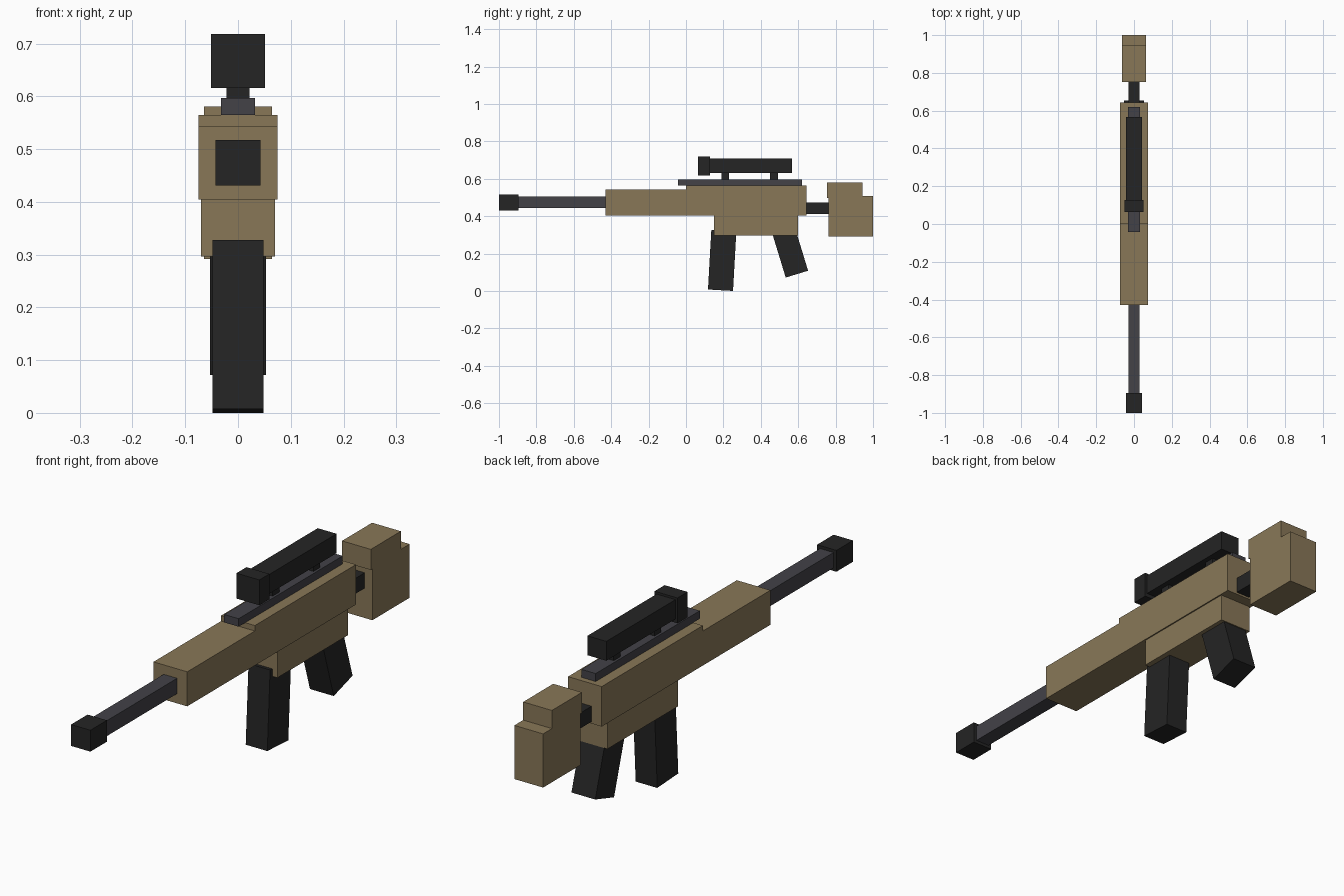
import bpy
import math

if "Cube" in bpy.data.objects:
    bpy.data.objects.remove(bpy.data.objects["Cube"])


def material(name, rgb):
    m = bpy.data.materials.new(name)
    m.diffuse_color = (*rgb, 1.0)
    m.use_nodes = True
    m.node_tree.nodes["Principled BSDF"].inputs["Base Color"].default_value = m.diffuse_color
    return m


TAN = material("tan", (0.25, 0.187, 0.097))
BLACK = material("black", (0.018, 0.018, 0.018))
STEEL = material("dark_steel", (0.056, 0.054, 0.064))


def box(name, half_x, y, z, mat, tilt=0.0):
    """Box centred on x = 0 from y/z ranges, tilted about x in degrees."""
    bpy.ops.mesh.primitive_cube_add(
        size=1, location=(0, sum(y) / 2, sum(z) / 2),
        rotation=(math.radians(tilt), 0, 0))
    ob = bpy.context.object
    ob.name = name
    ob.scale = (2 * half_x, y[1] - y[0], z[1] - z[0])
    ob.data.materials.append(mat)
    return ob


def hanging_box(name, half_x, bottom, thickness, length, tilt):
    """Tilted box placed by the (y, z) middle of its lower end."""
    a = math.radians(tilt)
    cy = bottom[0] - math.sin(a) * length / 2
    cz = bottom[1] + math.cos(a) * length / 2
    return box(name, half_x, (cy - thickness / 2, cy + thickness / 2),
               (cz - length / 2, cz + length / 2), BLACK, tilt)


# Barrel
box("muzzle", 0.043, (-1.0, -0.895), (0.431, 0.517), BLACK)
box("barrel", 0.03, (-0.90, -0.42), (0.443, 0.505), STEEL)

# Body
box("handguard", 0.075, (-0.43, 0.0), (0.404, 0.543), TAN)
box("upper_receiver", 0.075, (0.0, 0.643), (0.404, 0.565), TAN)
box("lower_receiver", 0.07, (0.15, 0.6), (0.296, 0.404), TAN)

# Magazine and grip
hanging_box("magazine", 0.048, (0.1845, 0.004), 0.134, 0.32, -3.2)
hanging_box("grip", 0.053, (0.593, 0.09), 0.125, 0.24, 17)

# Stock
box("buffer_tube", 0.03, (0.64, 0.77), (0.412, 0.474), BLACK)
box("stock", 0.064, (0.763, 1.0), (0.292, 0.508), TAN)
box("cheek_rest", 0.064, (0.753, 0.944), (0.498, 0.581), TAN)

# Rail and scope
box("top_rail", 0.032, (-0.042, 0.62), (0.565, 0.597), STEEL)
for i, y in enumerate((0.21, 0.47)):
    box(f"scope_mount_{i + 1}", 0.022, (y - 0.021, y + 0.021), (0.595, 0.635), BLACK)
box("scope_tube", 0.042, (0.12, 0.567), (0.631, 0.709), BLACK)
box("scope_objective", 0.051, (0.063, 0.127), (0.616, 0.718), BLACK)
